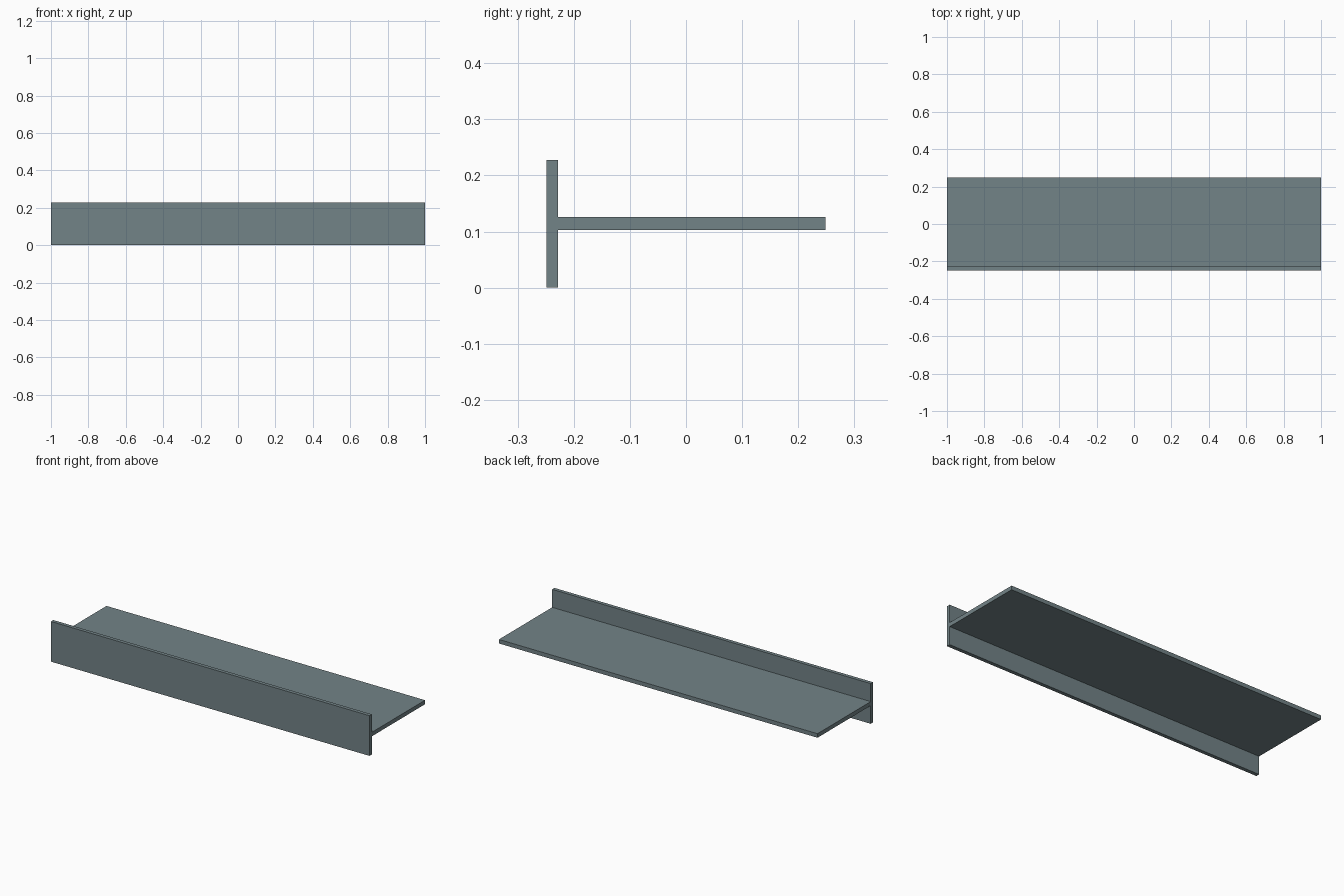
import bpy
import bmesh

if "Cube" in bpy.data.objects:
    bpy.data.objects.remove(bpy.data.objects["Cube"])

LENGTH = 2.0

steel = bpy.data.materials.new("steel_grey")
steel.diffuse_color = (0.171, 0.227, 0.242, 1.0)
steel.use_nodes = True
steel.node_tree.nodes["Principled BSDF"].inputs["Base Color"].default_value = steel.diffuse_color

# T-shaped cross-section (y, z): upright flange at the front, flat web behind
Y_FRONT, Y_FLANGE, Y_BACK = -0.249, -0.228, 0.249
Z_LOW, Z_HIGH, Z_TOP = 0.103, 0.126, 0.228
profile = [
    (Y_FRONT, 0.0), (Y_FLANGE, 0.0), (Y_FLANGE, Z_LOW), (Y_BACK, Z_LOW),
    (Y_BACK, Z_HIGH), (Y_FLANGE, Z_HIGH), (Y_FLANGE, Z_TOP), (Y_FRONT, Z_TOP),
]

# Extrude the section along x
bm = bmesh.new()
end = bm.faces.new([bm.verts.new((-LENGTH / 2, y, z)) for y, z in profile])
result = bmesh.ops.extrude_face_region(bm, geom=[end], use_keep_orig=True)
moved = [g for g in result["geom"] if isinstance(g, bmesh.types.BMVert)]
bmesh.ops.translate(bm, verts=moved, vec=(LENGTH, 0, 0))
bmesh.ops.recalc_face_normals(bm, faces=bm.faces)

mesh = bpy.data.meshes.new("tee_beam")
bm.to_mesh(mesh)
bm.free()
mesh.materials.append(steel)
beam = bpy.data.objects.new("tee_beam", mesh)
bpy.context.collection.objects.link(beam)
